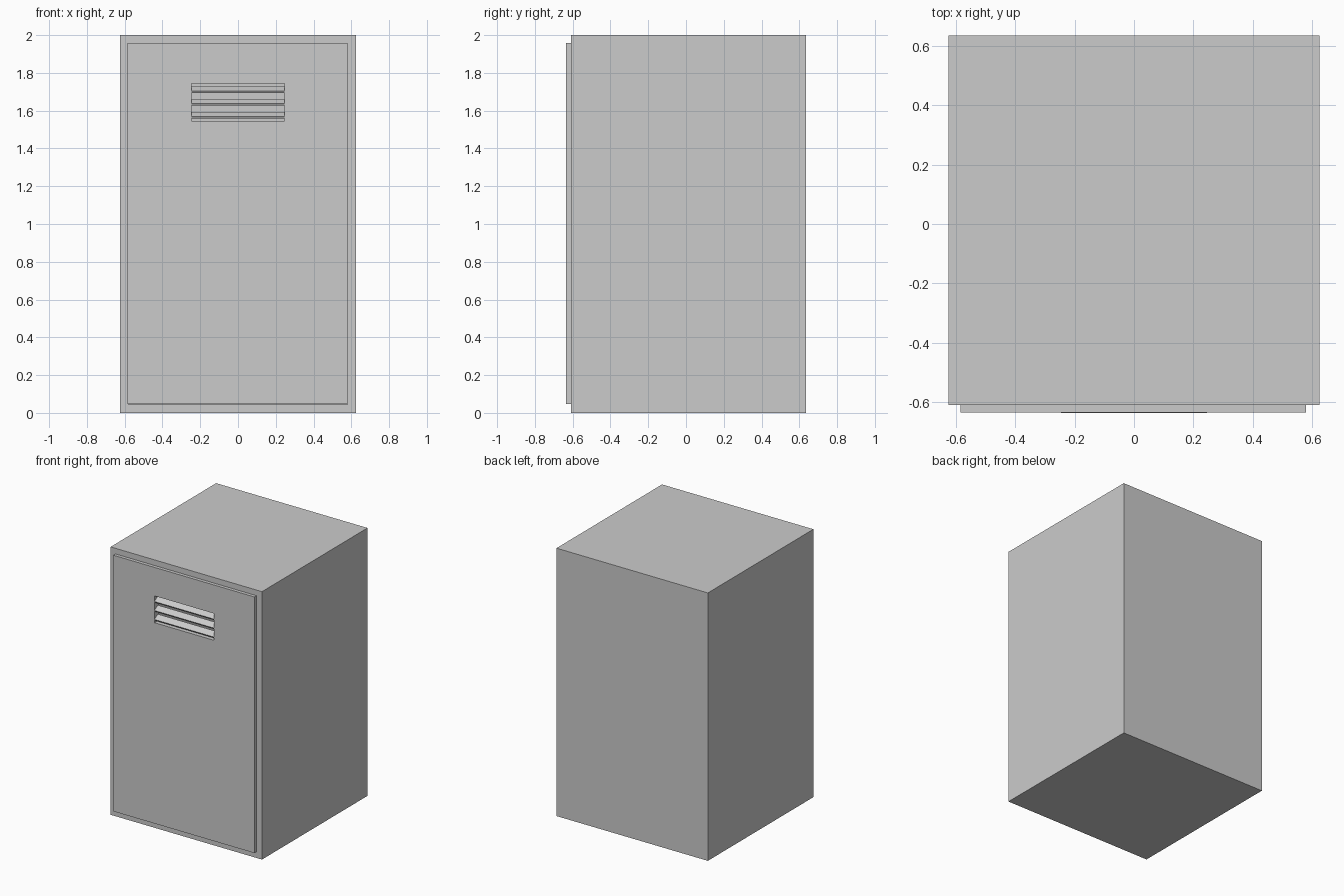
import bpy
import math

if "Cube" in bpy.data.objects:
    bpy.data.objects.remove(bpy.data.objects["Cube"])


def box(name, x, y, z, tilt=0.0):
    """Box from (min, max) ranges, optionally tilted about x."""
    lo, hi = zip(x, y, z)
    bpy.ops.mesh.primitive_cube_add(
        size=1, location=[(a + b) / 2 for a, b in zip(lo, hi)])
    ob = bpy.context.object
    ob.name = name
    ob.scale = [b - a for a, b in zip(lo, hi)]
    bpy.ops.object.transform_apply(location=False, rotation=False, scale=True)
    ob.rotation_euler.x = tilt
    return ob


def cut(target, x, y, z):
    """Remove a box-shaped volume from the target."""
    cutter = box("cutter", x, y, z)
    mod = target.modifiers.new("cut", "BOOLEAN")
    mod.operation = "DIFFERENCE"
    mod.solver = "EXACT"
    mod.object = cutter
    bpy.context.view_layer.objects.active = target
    bpy.ops.object.modifier_apply(modifier=mod.name)
    bpy.data.objects.remove(cutter, do_unlink=True)


# Hollow cabinet, open at the front
body = box("locker_body", (-0.625, 0.625), (-0.61, 0.635), (0, 2))
cut(body, (-0.58, 0.58), (-0.8, 0.59), (0.045, 1.955))

# Door standing slightly proud, with a vent opening
door = box("door", (-0.584, 0.579), (-0.635, -0.59), (0.046, 1.958))
cut(door, (-0.245, 0.245), (-0.8, -0.4), (1.545, 1.745))

# Three louvre slats sloping down to the front
for i in range(3):
    z = 1.577 + 0.067 * i
    box(f"vent_slat_{i + 1}", (-0.245, 0.245), (-0.637, -0.589),
        (z - 0.006, z + 0.006), tilt=math.radians(30))
